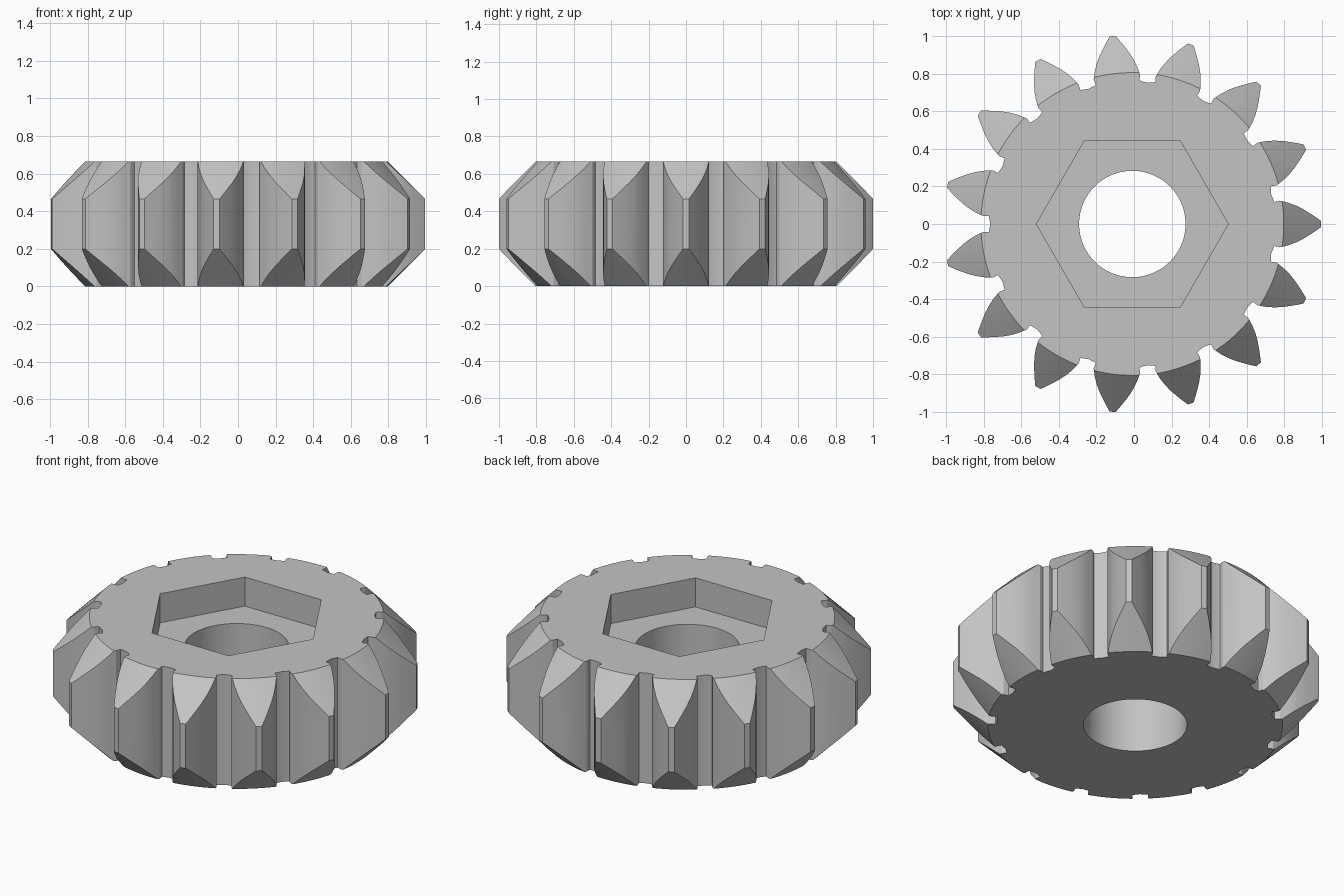
import bpy, bmesh
from math import sin, cos, pi, radians
from mathutils import Matrix

default = bpy.data.objects.get("Cube")
if default:
    bpy.data.objects.remove(default, do_unlink=True)

TEETH, HEIGHT, CENTRE_X = 15, 0.665, -0.009
ROOT_R, HOLE_R, HEX_R, HEX_FLOOR = 0.755, 0.283, 0.51, 0.49
RIM_R = 0.805            # radius where the tooth chamfer meets the flat faces
# Half of one tooth: (distance from centre, half width)
FLANK = [(ROOT_R, 0.117), (0.785, 0.124), (0.83, 0.113), (0.87, 0.098),
         (0.91, 0.078), (0.95, 0.053), (0.98, 0.033), (1.004, 0.016)]

steel = bpy.data.materials.new("light grey metal")
steel.use_nodes = True
grey = (0.55, 0.55, 0.55, 1)
steel.diffuse_color = grey
steel.node_tree.nodes["Principled BSDF"].inputs["Base Color"].default_value = grey


def make_object(name, bm):
    bmesh.ops.recalc_face_normals(bm, faces=bm.faces)
    mesh = bpy.data.meshes.new(name)
    bm.to_mesh(mesh)
    bm.free()
    mesh.materials.append(steel)
    obj = bpy.data.objects.new(name, mesh)
    bpy.context.collection.objects.link(obj)
    return obj


def prism(name, outline, z0, z1):
    bm = bmesh.new()
    face = bm.faces.new([bm.verts.new((x, y, z0)) for x, y in outline])
    top = bmesh.ops.extrude_face_region(bm, geom=[face])["geom"]
    bmesh.ops.translate(bm, vec=(0, 0, z1 - z0),
                        verts=[v for v in top if isinstance(v, bmesh.types.BMVert)])
    return make_object(name, bm)


def polygon(sides, radius):
    return [(radius * cos(2 * pi * i / sides), radius * sin(2 * pi * i / sides))
            for i in range(sides)]


def cut(target, cutter, operation):
    mod = target.modifiers.new(cutter.name, "BOOLEAN")
    mod.operation, mod.solver, mod.object = operation, "EXACT", cutter
    bpy.context.view_layer.objects.active = target
    bpy.ops.object.modifier_apply(modifier=mod.name)
    bpy.data.objects.remove(cutter, do_unlink=True)


# Toothed outline: each tooth is a mirrored flank, followed by the root arc
tooth = [(r, -w) for r, w in FLANK] + [(r, w) for r, w in reversed(FLANK)]
outline = []
for i in range(TEETH):
    a = 2 * pi * i / TEETH
    outline += [(r * cos(a) - w * sin(a), r * sin(a) + w * cos(a)) for r, w in tooth]
    mid = a + pi / TEETH
    outline.append((ROOT_R * cos(mid), ROOT_R * sin(mid)))
gear = prism("gear_wheel", outline, 0, HEIGHT)

# Double cone that chamfers both ends of every tooth at 45 degrees
bm = bmesh.new()
margin, half = 0.04, HEIGHT / 2
for side in (-1, 1):
    bmesh.ops.create_cone(
        bm, cap_ends=False, segments=180, depth=half + margin,
        radius1=RIM_R + half if side > 0 else RIM_R - margin,
        radius2=RIM_R - margin if side > 0 else RIM_R + half,
        matrix=Matrix.Translation((0, 0, half + side * (half + margin) / 2)))
bmesh.ops.remove_doubles(bm, verts=bm.verts, dist=0.0001)
bmesh.ops.holes_fill(bm, edges=[e for e in bm.edges if e.is_boundary], sides=0)
cut(gear, make_object("chamfer_cutter", bm), "INTERSECT")

# Round bore and hexagonal recess
cut(gear, prism("bore_cutter", polygon(72, HOLE_R), -0.1, HEIGHT + 0.1), "DIFFERENCE")
cut(gear, prism("hex_cutter", polygon(6, HEX_R), HEX_FLOOR, HEIGHT + 0.1), "DIFFERENCE")

gear.location.x = CENTRE_X
bpy.ops.object.select_all(action="DESELECT")
gear.select_set(True)
bpy.context.view_layer.objects.active = gear
bpy.ops.object.shade_smooth_by_angle(angle=radians(22))
